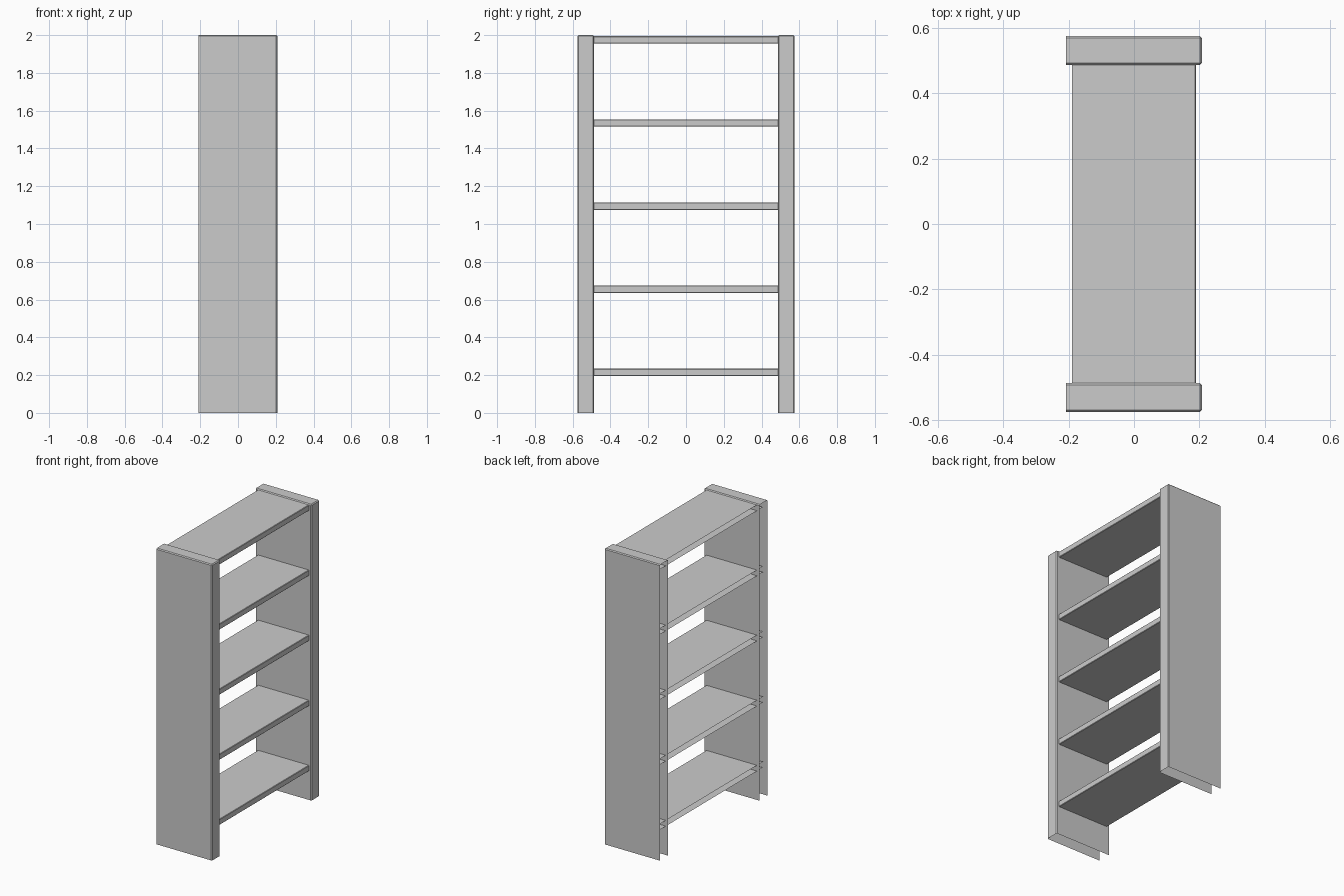
import bpy, bmesh
from mathutils import Vector

if "Cube" in bpy.data.objects:
    bpy.data.objects.remove(bpy.data.objects["Cube"])


def open_board(name, lo, hi, open_sides, bevel):
    """Box shell with the faces pointing along open_sides removed."""
    lo, hi = Vector(lo), Vector(hi)
    bm = bmesh.new()
    bmesh.ops.create_cube(bm, size=1)
    bmesh.ops.scale(bm, vec=hi - lo, verts=bm.verts)
    bmesh.ops.translate(bm, vec=(lo + hi) / 2, verts=bm.verts)
    bm.normal_update()
    gone = [f for f in bm.faces
            if any(f.normal.dot(Vector(d)) > 0.9 for d in open_sides)]
    bmesh.ops.delete(bm, geom=gone, context='FACES')
    # small chamfer on every remaining folded edge
    folded = [e for e in bm.edges if len(e.link_faces) == 2]
    bmesh.ops.bevel(bm, geom=folded, offset=bevel, segments=1,
                    profile=0.5, affect='EDGES')
    mesh = bpy.data.meshes.new(name)
    bm.to_mesh(mesh)
    bm.free()
    obj = bpy.data.objects.new(name, mesh)
    bpy.context.collection.objects.link(obj)
    return obj


BACK, DOWN = (-1, 0, 0), (0, 0, -1)
LEFT, RIGHT = (0, -1, 0), (0, 1, 0)

# Upright side panels, hollow at the wall side and underneath
open_board("side_panel_left", (-0.208, -0.575, 0), (0.208, -0.487, 2.0),
           [BACK, DOWN], 0.006)
open_board("side_panel_right", (-0.208, 0.487, 0), (0.208, 0.575, 2.0),
           [BACK, DOWN], 0.006)

# Five shelves whose open ends run into the side panels
for i in range(5):
    z = 0.195 + 0.44 * i
    open_board(f"shelf_{i + 1}", (-0.19, -0.55, z), (0.19, 0.55, z + 0.039),
               [BACK, LEFT, RIGHT], 0.003)
